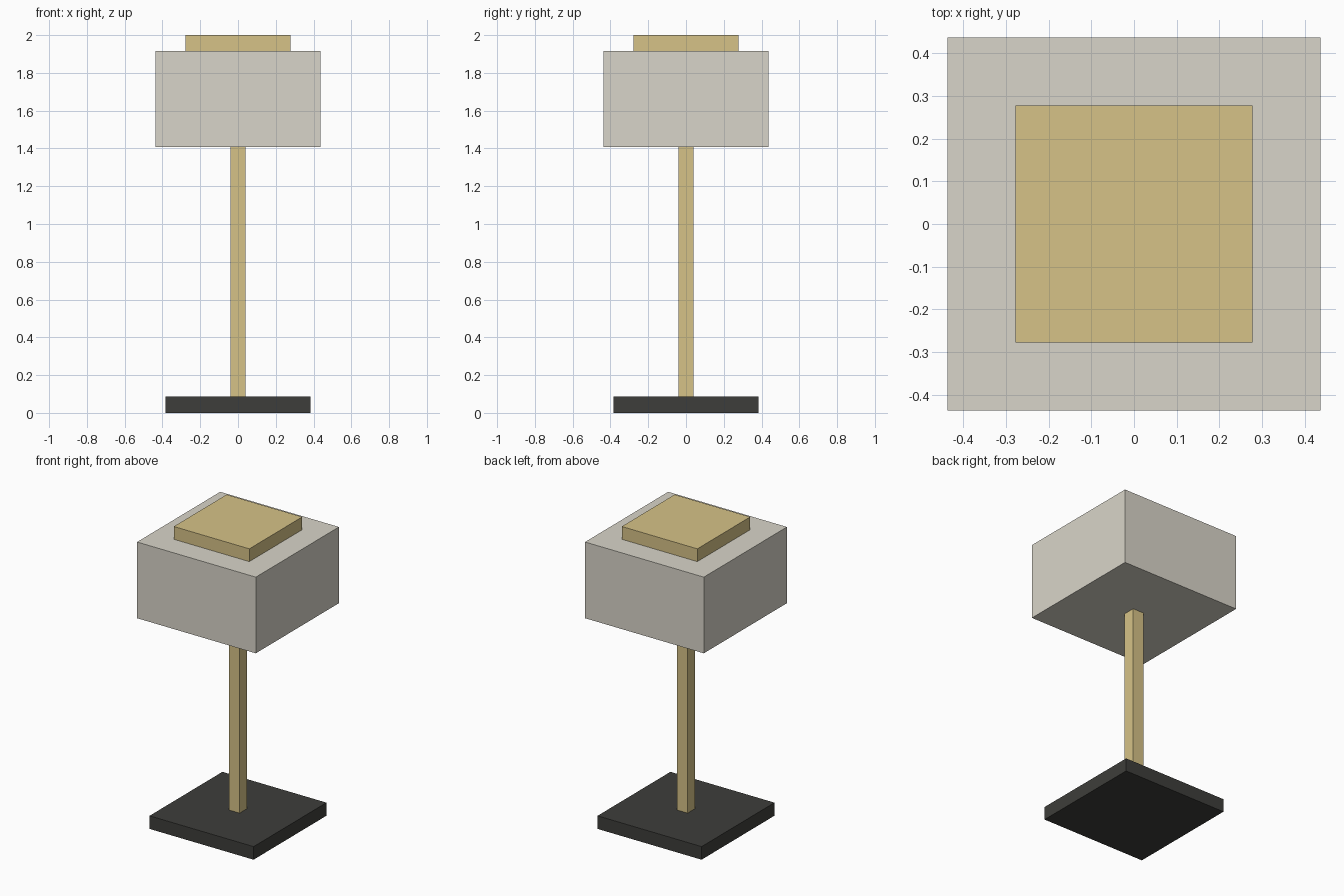
import bpy
import bmesh

if "Cube" in bpy.data.objects:
    bpy.data.objects.remove(bpy.data.objects["Cube"])


def material(name, rgb):
    # sRGB 0-255 to linear
    mat = bpy.data.materials.new(name)
    mat.diffuse_color = [(c / 255) ** 2.2 for c in rgb] + [1.0]
    mat.use_nodes = True
    mat.node_tree.nodes["Principled BSDF"].inputs["Base Color"].default_value = mat.diffuse_color
    return mat


def block(name, half, z0, z1, mat):
    """Square block centred on the z axis between two heights."""
    bm = bmesh.new()
    bmesh.ops.create_cube(bm, size=1)
    bmesh.ops.scale(bm, vec=(2 * half, 2 * half, z1 - z0), verts=bm.verts)
    bmesh.ops.translate(bm, vec=(0, 0, (z0 + z1) / 2), verts=bm.verts)
    mesh = bpy.data.meshes.new(name)
    bm.to_mesh(mesh)
    bm.free()
    mesh.materials.append(mat)
    obj = bpy.data.objects.new(name, mesh)
    bpy.context.collection.objects.link(obj)
    return obj


dark = material("dark_metal", (64, 64, 61))
brass = material("brass", (213, 193, 134))
fabric = material("shade_fabric", (216, 212, 200))

# Floor plate, pole, lamp shade and top cap
block("base", 0.383, 0.0, 0.087, dark)
block("pole", 0.04, 0.087, 1.408, brass)
block("shade", 0.437, 1.408, 1.915, fabric)
block("top_cap", 0.278, 1.915, 2.0, brass)
